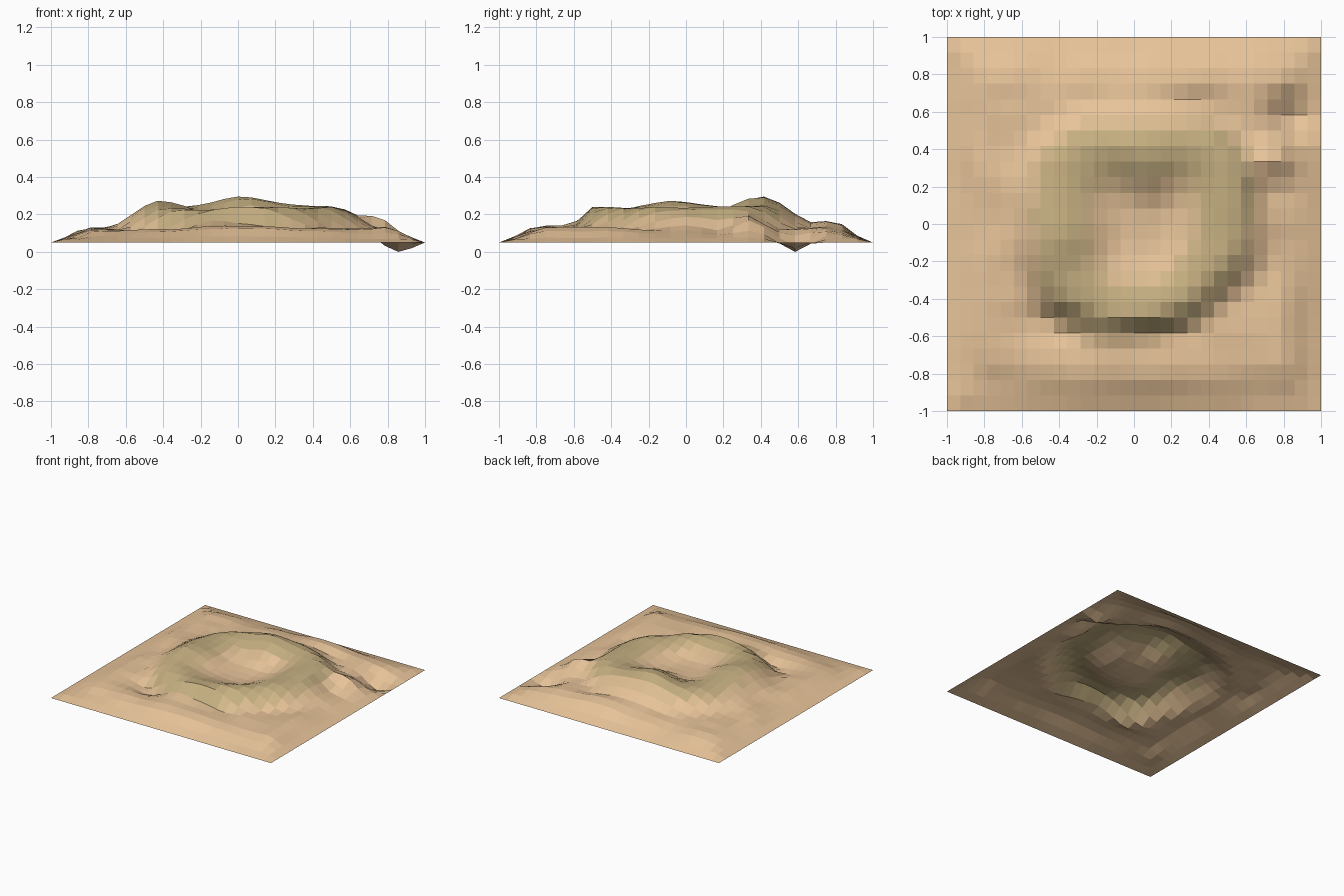
import bpy, math
from mathutils import Vector, noise

if "Cube" in bpy.data.objects:
    bpy.data.objects.remove(bpy.data.objects["Cube"])

NX, NY = 28, 24
CENTRE = (0.05, -0.04)
EDGE_Z = 0.05

# Crater rim every 45 degrees from +x: radius, crest height, outer slope width
RIM = [(0.47, 0.24, 0.28), (0.58, 0.24, 0.20), (0.45, 0.285, 0.34), (0.55, 0.24, 0.27),
       (0.47, 0.265, 0.30), (0.54, 0.23, 0.19), (0.46, 0.245, 0.12), (0.42, 0.23, 0.19)]

# Local mounds and hollows: x, y, height change, x radius, y radius
BUMPS = [(0.72, 0.34, 0.075, 0.11, 0.08), (-0.43, -0.08, 0.015, 0.08, 0.10),
         (0.0, 0.42, 0.012, 0.15, 0.08), (0.84, -0.65, 0.02, 0.08, 0.20),
         (-0.86, 0.40, 0.015, 0.07, 0.15), (-0.80, -0.25, 0.015, 0.08, 0.12),
         (-0.38, -0.53, -0.07, 0.18, 0.09), (0.72, 0.14, -0.02, 0.12, 0.07),
         (0.05, -0.82, 0.025, 0.40, 0.10), (0.25, 0.79, 0.05, 0.32, 0.11),
         (-0.75, -0.85, -0.025, 0.25, 0.15), (0.80, -0.90, -0.025, 0.20, 0.12),
         (0.0, -0.68, 0.015, 0.30, 0.08), (-0.68, 0.78, 0.012, 0.12, 0.08),
         (-0.62, 0.2, 0.015, 0.10, 0.25)]


def smooth(t):
    t = max(0.0, min(1.0, t))
    return t * t * (3 - 2 * t)


def rim_at(angle):
    a = (angle / math.tau * len(RIM)) % len(RIM)
    i, f = int(a) % len(RIM), smooth(a - int(a))
    return [p * (1 - f) + q * f for p, q in zip(RIM[i], RIM[(i + 1) % len(RIM)])]


def bell(x, y, cx, cy, rx, ry):
    return math.exp(-((x - cx) / rx) ** 2 - ((y - cy) / ry) ** 2)


def height(x, y):
    edge = min(1 - abs(x), 1 - abs(y))
    if edge < 0.001:
        return EDGE_Z
    # low apron around the crater, rising almost straight from the border
    base = EDGE_Z + 0.07 * min(1, edge / 0.21)
    dx, dy = x - CENTRE[0], y - CENTRE[1]
    r = math.hypot(dx, dy)
    radius, crest, width = rim_at(math.atan2(dy, dx))
    # bowl inside the rim, falling slope outside
    if r < radius:
        z = 0.155 + (crest - 0.155) * smooth((r / radius - 0.2) / 0.7)
    else:
        z = base + (crest - base) * (1 - smooth((r - radius) / width))
    rough = noise.noise(Vector((x * 4.5, y * 4.5, 3.7))) * 0.014
    rough += sum(h * bell(x, y, cx, cy, rx, ry) for cx, cy, h, rx, ry in BUMPS)
    z += rough * smooth(edge / 0.16)
    # deep pit beside the back right edge
    pit = bell(x, y, -1 + 26 * 2 / NX, -1 + 19 * 2 / NY, 0.13, 0.11)
    return z * (1 - pit)


def material(name, colour):
    m = bpy.data.materials.new(name)
    m.diffuse_color = (*colour, 1)
    m.use_nodes = True
    m.node_tree.nodes["Principled BSDF"].inputs["Base Color"].default_value = m.diffuse_color
    return m


# Terrain sheet as a regular grid
verts = []
for j in range(NY + 1):
    for i in range(NX + 1):
        x, y = -1 + 2 * i / NX, -1 + 2 * j / NY
        verts.append((x, y, height(x, y)))
row = NX + 1
faces = [(j * row + i, j * row + i + 1, (j + 1) * row + i + 1, (j + 1) * row + i)
         for j in range(NY) for i in range(NX)]
mesh = bpy.data.meshes.new("crater_terrain")
mesh.from_pydata(verts, [], faces)
terrain = bpy.data.objects.new("crater_terrain", mesh)
bpy.context.collection.objects.link(terrain)

# Sand everywhere, fading to olive on the rim ring
SAND, OLIVE = (0.80, 0.55, 0.32), (0.56, 0.43, 0.22)
STEPS = 4
for k in range(STEPS):
    f = k / (STEPS - 1)
    mesh.materials.append(material(f"ground_{k}", [a * (1 - f) + b * f for a, b in zip(SAND, OLIVE)]))
for poly in mesh.polygons:
    x, y, _ = poly.center
    dx, dy = x - CENTRE[0], y - CENTRE[1]
    radius = rim_at(math.atan2(dy, dx))[0]
    r = math.hypot(dx, dy)
    inner = smooth((r / radius - 0.45) / 0.3)
    outer = 1 - smooth((r - radius - 0.05) / 0.13)
    poly.material_index = round(inner * outer * (STEPS - 1))
    poly.use_smooth = False
